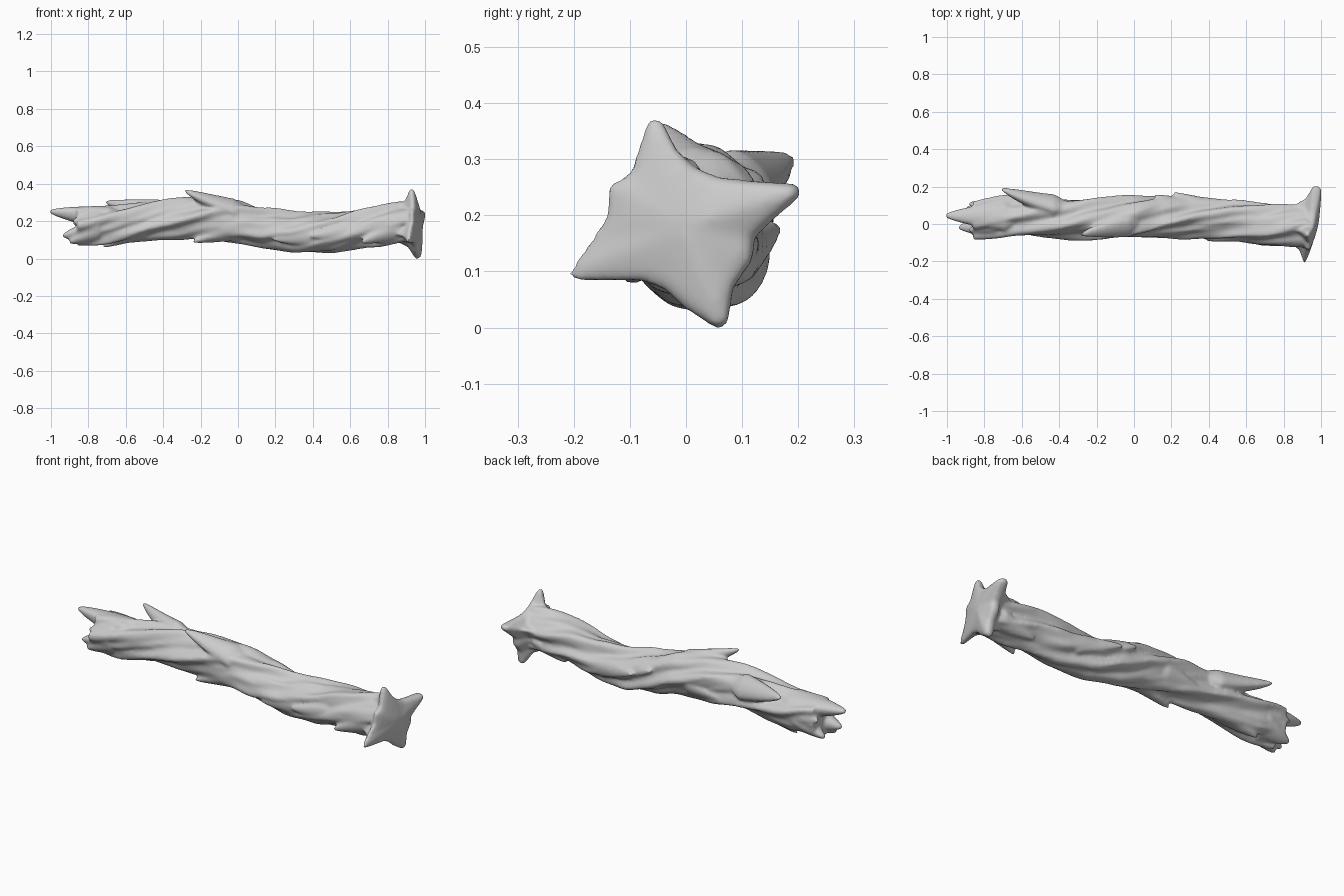
import bpy, bmesh, math
from mathutils import Vector, noise

bm = bmesh.new()
TWIST = -2.4


def skin(rings):
    """Loft closed rings of points and cap both ends."""
    vs = [[bm.verts.new(p) for p in ring] for ring in rings]
    n = len(vs[0])
    for a, b in zip(vs, vs[1:]):
        for i in range(n):
            bm.faces.new((a[i], a[(i + 1) % n], b[(i + 1) % n], b[i]))
    for ring in (vs[0], vs[-1]):
        c = bm.verts.new(sum((v.co for v in ring), Vector()) / n)
        for i in range(n):
            bm.faces.new((ring[i], ring[(i + 1) % n], c))


# centre line and radius stations: x, y, z, radius
PATH = [(-.86, .03, .178, .09), (-.7, .037, .178, .1), (-.4, .03, .21, .1),
        (-.2, .035, .214, .105), (0, .037, .196, .109), (.15, .042, .158, .105),
        (.3, .035, .133, .103), (.5, .02, .138, .104), (.7, 0, .17, .104), (.94, -.01, .188, .1)]


def station(x):
    for a, b in zip(PATH, PATH[1:]):
        if x <= b[0] or b is PATH[-1]:
            t = (x - a[0]) / (b[0] - a[0])
            t = .5 * t + .5 * t * t * (3 - 2 * t)
            return [p + (q - p) * t for p, q in zip(a[1:], b[1:])]


# twisted, fluted trunk
rings = []
for k in range(151):
    x = -.86 + 1.79 * k / 150
    cy, cz, r0 = station(x)
    ring = []
    for i in range(72):
        a = 2 * math.pi * i / 72
        p = a - TWIST * x
        u = Vector((math.cos(p) * 1.7, math.sin(p) * 1.7, x * 3))
        r = r0 + .011 * math.cos(5 * p + .6) + .005 * math.cos(8 * p + 2 * x)
        r += .014 * noise.noise(u) + .008 * noise.noise(u * 2.3)
        ring.append((x, cy + r * math.cos(a), cz + r * math.sin(a)))
    rings.append(ring)
skin(rings)


# bark shards: curved horns that run along the twist and lift to a point
def shard(tip, base, r, lift=.6):
    tip, base = Vector(tip), Vector(base)
    cy, cz, r0 = station((tip.x + base.x) / 2)
    mid = (tip + base) / 2
    o = Vector((0, mid.y - cy, mid.z - cz)).normalized()
    s = o.cross(Vector((1, 0, 0)))
    mid = mid.lerp(Vector((mid.x, cy, cz)) + o * r0 * .85, lift)
    rs = []
    for k in range(15):
        t = .97 * k / 14
        c = base * (1 - t) ** 2 + mid * 2 * t * (1 - t) + tip * t * t
        rad = r * (1 - t) ** .62 * min(1, .4 + 3 * t)
        # thicken inward so the underside of the shard meets the trunk
        rs.append([c + rad * (o * math.cos(q) * (1 if math.cos(q) > 0 else 2) * .8
                              + s * math.sin(q) * 1.4)
                   for q in (2 * math.pi * i / 14 for i in range(14))])
    skin(rs)


SHARDS = [
    ((-.295, -.06, .368), (.05, .0, .25), .056, .4),
    ((-.72, .192, .305), (-.35, .09, .25), .058, .4),
    ((.2, .17, .18), (.5, .08, .12), .045),
    ((-.25, -.03, .085), (.05, -.01, .145), .048),
    ((-.73, .06, .06), (-.45, .02, .16), .048),
    ((.18, -.07, .1), (.5, -.04, .115), .045),
    ((.65, -.11, .085), (.92, -.07, .16), .05),
    ((.68, .07, .08), (.92, .04, .14), .045),
    ((.1, .158, .22), (.32, .1, .16), .038),
    ((-.32, .12, .15), (-.05, .1, .17), .045),
    ((.38, -.09, .12), (.65, -.06, .15), .04),
    # jagged points of the broken end
    ((-1.02, .045, .255), (-.6, .04, .22), .068),
    ((-.945, -.02, .12), (-.7, -.01, .155), .06),
    ((-.91, -.03, .085), (-.7, 0, .14), .056),
    ((-.91, .08, .09), (-.7, .07, .15), .058),
    ((-.89, .11, .19), (-.65, .08, .2), .056),
    ((-.89, -.035, .2), (-.7, -.02, .2), .05),
]
for args in SHARDS:
    shard(*args)

# star-shaped flared end: outline in y, z with the x of each point
STAR = [(-.068, .373, .94), (-.044, .373, .94), (-.018, .32, .955), (.015, .287, .96),
        (.06, .268, .965), (.12, .262, .972), (.202, .256, .98), (.208, .237, .98),
        (.16, .195, .972), (.123, .16, .965), (.12, .12, .965), (.085, .07, .965),
        (.075, .004, .968), (.055, -.004, .968), (.03, .012, .965), (0, .032, .96),
        (-.04, .068, .955), (-.08, .082, .95), (-.203, .08, .928), (-.213, .097, .928),
        (-.17, .155, .935), (-.142, .2, .945), (-.138, .255, .945), (-.1, .275, .948)]
RINGS = [(.15, .016), (.5, .014), (.8, .01), (.95, .004), (1, -.008),
         (.97, -.024), (.84, -.038), (.66, -.06), (.5, -.12), (.4, -.2)]
rings = []
for s, dx in RINGS:
    rings.append([(.972 + (x - .972) * s + dx + .08 * y * s * (dx > 0),
                   y * s, .18 + (z - .18) * s) for y, z, x in STAR])
skin(rings)

bmesh.ops.recalc_face_normals(bm, faces=bm.faces)
me = bpy.data.meshes.new("twisted_log")
bm.to_mesh(me)
bm.free()
log = bpy.data.objects.new("twisted_log", me)
bpy.context.collection.objects.link(log)

# fuse everything into one smooth skin
rm = log.modifiers.new("fuse", 'REMESH')
rm.mode = 'VOXEL'
rm.voxel_size = .008
rm.use_smooth_shade = True
sm = log.modifiers.new("soften", 'SMOOTH')
sm.factor = .5
sm.iterations = 8
